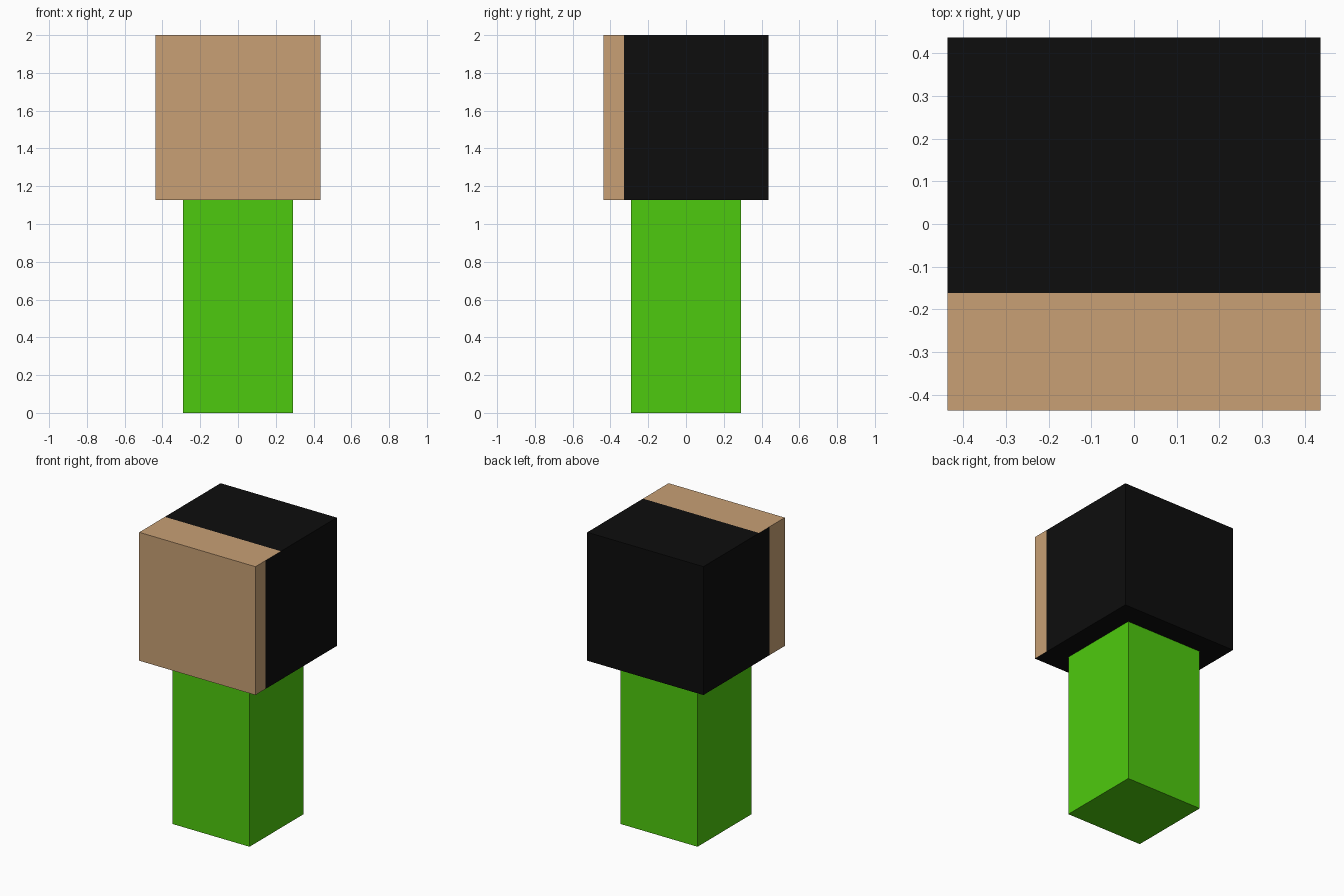
import bpy
import bmesh

default = bpy.data.objects.get("Cube")
if default:
    bpy.data.objects.remove(default, do_unlink=True)

BODY_HALF = 0.29
HEAD_HALF = 0.437
NECK_Z = 1.127
TOP_Z = 2.0


def make_material(name, rgb):
    mat = bpy.data.materials.new(name)
    mat.use_nodes = True
    color = (*rgb, 1.0)
    mat.diffuse_color = color
    mat.node_tree.nodes["Principled BSDF"].inputs["Base Color"].default_value = color
    return mat


def box_mesh(half, z0, z1):
    bm = bmesh.new()
    bmesh.ops.create_cube(bm, size=1)
    bmesh.ops.scale(bm, vec=(2 * half, 2 * half, z1 - z0), verts=bm.verts)
    bmesh.ops.translate(bm, vec=(0, 0, (z0 + z1) / 2), verts=bm.verts)
    return bm


def add_object(name, bm, materials):
    mesh = bpy.data.meshes.new(name)
    bm.normal_update()
    bm.to_mesh(mesh)
    bm.free()
    for mat in materials:
        mesh.materials.append(mat)
    obj = bpy.data.objects.new(name, mesh)
    bpy.context.collection.objects.link(obj)
    return obj


green = make_material("bright green", (0.076, 0.591, 0.0044))
tan = make_material("tan skin", (0.578, 0.352, 0.178))
black = make_material("black hair", (0.004, 0.004, 0.004))

# Body: plain square column
add_object("body", box_mesh(BODY_HALF, 0, NECK_Z), [green])

# Head: block cut along the hairlines of its two sides and top
HAIRLINE = {"plus_x": -0.328, "minus_x": -0.272, "top": -0.162}
head = box_mesh(HEAD_HALF, NECK_Z, TOP_Z)
for y in HAIRLINE.values():
    bmesh.ops.bisect_plane(
        head, geom=head.verts[:] + head.edges[:] + head.faces[:],
        plane_co=(0, y, 0), plane_no=(0, 1, 0))
head.normal_update()


# Skin covers the front and the strip ahead of each hairline; hair is the rest
def is_skin(face):
    n, y = face.normal, face.calc_center_median().y
    if n.y < -0.5:
        return True
    if n.z > 0.5:
        return y < HAIRLINE["top"]
    if n.x > 0.5:
        return y < HAIRLINE["plus_x"]
    return n.x < -0.5 and y < HAIRLINE["minus_x"]


for face in head.faces:
    face.material_index = 0 if is_skin(face) else 1
add_object("head", head, [tan, black])
